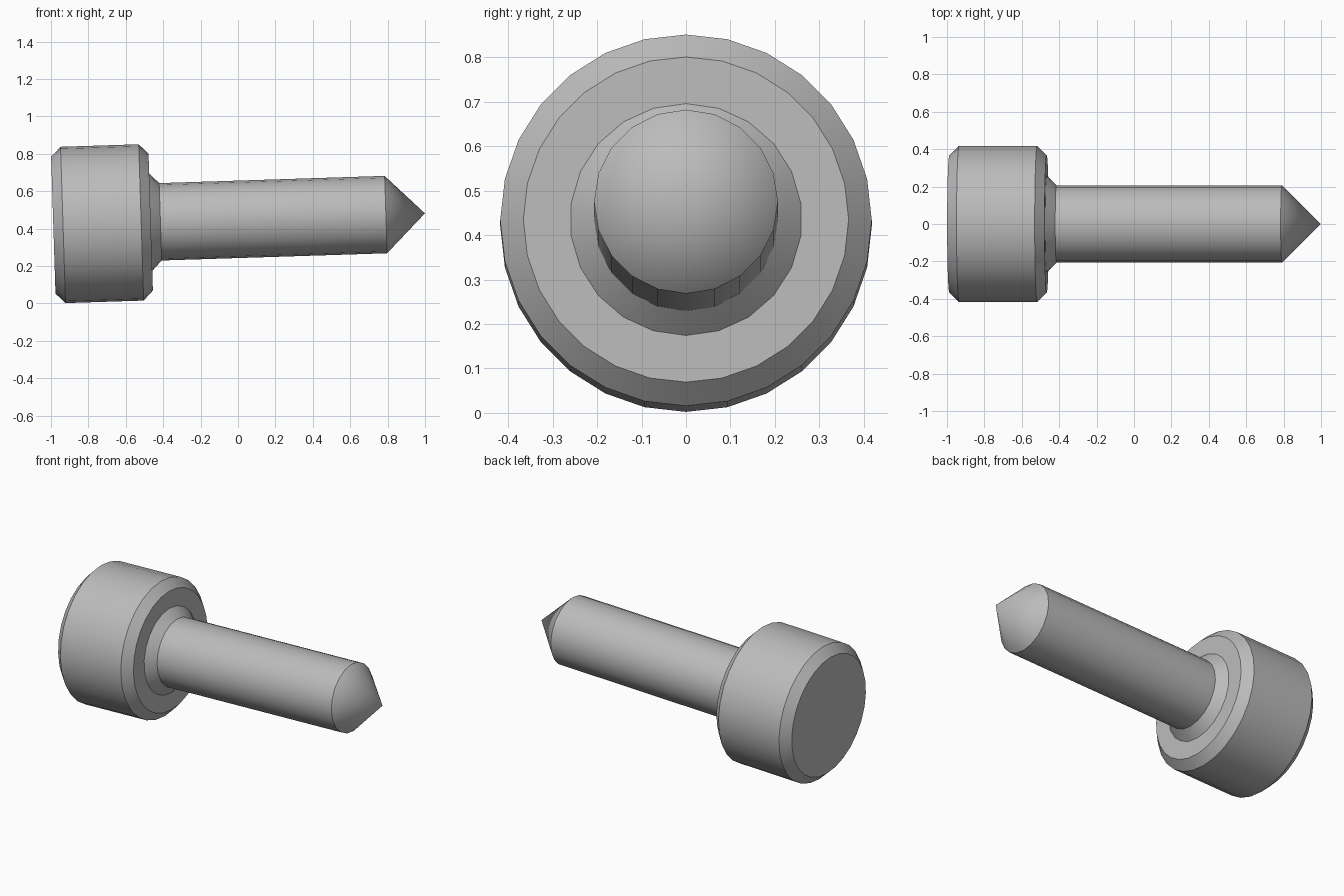
import bpy
import bmesh
import math
from mathutils import Matrix

cube = bpy.data.objects.get("Cube")
if cube:
    bpy.data.objects.remove(cube, do_unlink=True)

GREY = (0.5, 0.5, 0.5, 1)
steel = bpy.data.materials.new("grey_steel")
steel.use_nodes = True
steel.diffuse_color = GREY
steel.node_tree.nodes["Principled BSDF"].inputs["Base Color"].default_value = GREY

# The whole bolt leans up slightly towards its pointed end
TILT = Matrix.Translation((0, 0, 0.45)) @ Matrix.Rotation(-math.atan(0.032), 4, 'Y')


def ring(bm, x, radius, sides):
    """Circle of vertices around the x axis, starting at the top."""
    if radius == 0:
        return [bm.verts.new((x, 0, 0))]
    angles = [math.tau * i / sides for i in range(sides)]
    return [bm.verts.new((x, radius * math.sin(a), radius * math.cos(a))) for a in angles]


def loft(bm, a, b):
    """Join two rings, also when their side counts differ."""
    n, m = len(a), len(b)
    if n == m:
        for i in range(n):
            j = (i + 1) % n
            bm.faces.new((a[i], a[j], b[j], b[i]))
        return
    i = j = 0
    steps_a = n if n > 1 else 0
    steps_b = m if m > 1 else 0
    while i < steps_a or j < steps_b:
        if j >= steps_b or (i < steps_a and (i + 0.5) / n <= (j + 0.5) / m):
            bm.faces.new((a[i % n], a[(i + 1) % n], b[j % m]))
            i += 1
        else:
            bm.faces.new((a[i % n], b[(j + 1) % m], b[j % m]))
            j += 1


def turned_part(name, profile, cap_start=False):
    bm = bmesh.new()
    rings = [ring(bm, *p) for p in profile]
    for a, b in zip(rings, rings[1:]):
        loft(bm, a, b)
    if cap_start:
        bm.faces.new(rings[0])
    bmesh.ops.recalc_face_normals(bm, faces=bm.faces)
    # Open parts: make sure the walls face away from the axis
    if sum(f.normal.dot(f.calc_center_median() * 1) for f in bm.faces
           if abs(f.normal.x) < 0.5) < 0:
        bmesh.ops.reverse_faces(bm, faces=bm.faces)
    bm.transform(TILT)
    mesh = bpy.data.meshes.new(name)
    bm.to_mesh(mesh)
    bm.free()
    mesh.materials.append(steel)
    obj = bpy.data.objects.new(name, mesh)
    bpy.context.collection.objects.link(obj)
    bpy.ops.object.select_all(action='DESELECT')
    obj.select_set(True)
    bpy.context.view_layer.objects.active = obj
    bpy.ops.object.shade_smooth_by_angle(angle=math.radians(30))
    return obj


# Chamfered head, with its flat underside reaching in to the collar
turned_part("head", [
    (-0.988, 0.366, 28),
    (-0.936, 0.418, 28),
    (-0.518, 0.418, 28),
    (-0.467, 0.366, 28),
    (-0.467, 0.261, 22),
], cap_start=True)

# Sloped collar, plain shaft and conical point
turned_part("shaft", [
    (-0.467, 0.261, 22),
    (-0.415, 0.207, 20),
    (0.791, 0.207, 20),
    (1.0, 0, 1),
])
